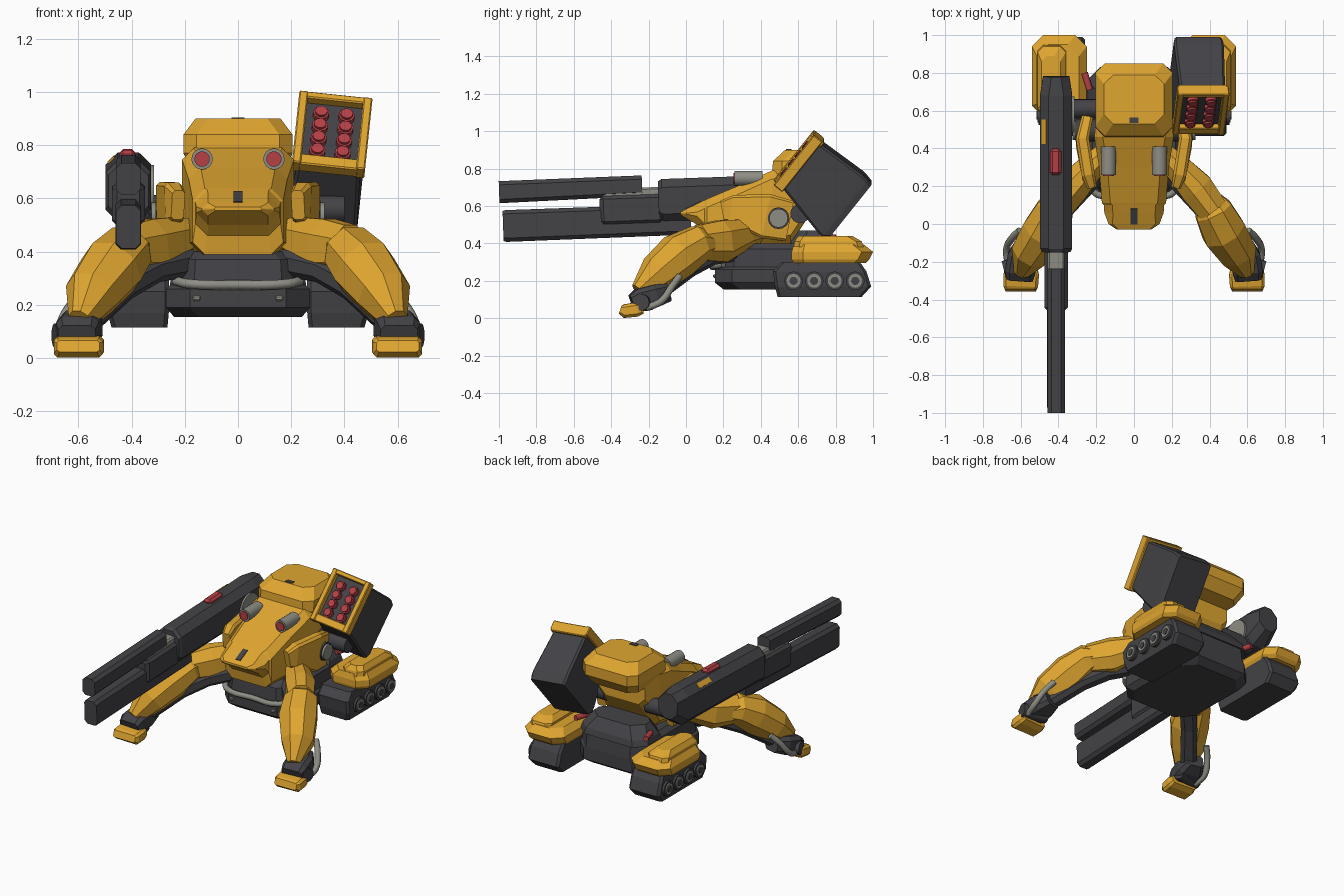
import bpy, bmesh, math
from mathutils import Vector as V, Matrix as M

cube = bpy.data.objects.get("Cube")
if cube:
    bpy.data.objects.remove(cube, do_unlink=True)


def material(name, rgb):
    m = bpy.data.materials.new(name)
    m.use_nodes = True
    m.diffuse_color = (*rgb, 1)
    m.node_tree.nodes["Principled BSDF"].inputs["Base Color"].default_value = (*rgb, 1)
    return m


YELLOW = material("amber_armour", (.74, .38, .03))
DARK = material("charcoal_metal", (.057, .055, .062))
GREY = material("pale_metal", (.27, .27, .235))
RED = material("signal_red", (.46, .052, .06))
I = M.Identity(4)


def finish(name, bm, mat):
    bmesh.ops.recalc_face_normals(bm, faces=bm.faces)
    me = bpy.data.meshes.new(name)
    bm.to_mesh(me)
    bm.free()
    me.materials.append(mat)
    ob = bpy.data.objects.new(name, me)
    bpy.context.collection.objects.link(ob)
    return ob


def loft(name, rings, mat):
    bm = bmesh.new()
    rows = [[bm.verts.new(p) for p in r] for r in rings]
    n = len(rows[0])
    for a, b in zip(rows, rows[1:]):
        for i in range(n):
            j = (i + 1) % n
            bm.faces.new((a[i], a[j], b[j], b[i]))
    bm.faces.new(rows[0])
    bm.faces.new(rows[-1])
    return finish(name, bm, mat)


def octagon(w, h, c):
    # chamfered rectangle with half sizes w, h
    c = min(c, w * .9, h * .9)
    return [(w, h - c), (w - c, h), (c - w, h), (-w, h - c),
            (-w, c - h), (c - w, -h), (w - c, -h), (w, c - h)]


def stack(name, axis, levels, mat, c=.03, mtx=I, s=1):
    # levels: position along axis, then min/max of the two other axes
    rings = []
    for t, u0, u1, v0, v1 in levels:
        ring = []
        for a, b in octagon((u1 - u0) / 2, (v1 - v0) / 2, c):
            a, b = a + (u0 + u1) / 2, b + (v0 + v1) / 2
            p = V((a, t, b)) if axis == "y" else V((a, b, t))
            p.x *= s
            ring.append(mtx @ p)
        rings.append(ring)
    return loft(name, rings, mat)


def limb(name, pts, mat, s=1, c=.4):
    # pts: x, y, z, half width, half height
    P = [V(p[:3]) for p in pts]
    rings = []
    for i, p in enumerate(pts):
        d = (P[min(i + 1, len(P) - 1)] - P[max(i - 1, 0)]).normalized()
        side = d.cross(V((0, 0, 1))).normalized()
        up = side.cross(d)
        ring = [P[i] + side * a + up * b for a, b in octagon(p[3], p[4], c * 2 * min(p[3:]))]
        rings.append([V((q.x * s, q.y, q.z)) for q in ring])
    return loft(name, rings, mat)


def block(name, centre, size, mat, mtx=I, bevel=.01):
    bm = bmesh.new()
    bmesh.ops.create_cube(bm, size=1, matrix=M.Translation(centre) @ M.Diagonal((*size, 1)))
    if bevel:
        bmesh.ops.bevel(bm, geom=bm.edges[:], offset=bevel, segments=1, affect='EDGES')
    bm.transform(mtx)
    return finish(name, bm, mat)


def rod(name, a, b, r, mat, n=16, mtx=I):
    a, b = mtx @ V(a), mtx @ V(b)
    bm = bmesh.new()
    rot = (b - a).to_track_quat('Z', 'Y').to_matrix().to_4x4()
    bmesh.ops.create_cone(bm, cap_ends=True, segments=n, radius1=r, radius2=r,
                          depth=(b - a).length, matrix=M.Translation((a + b) / 2) @ rot)
    ob = finish(name, bm, mat)
    for f in ob.data.polygons:
        f.use_smooth = len(f.vertices) == 4
    return ob


def pipe(name, pts, r, mat):
    cu = bpy.data.curves.new(name, 'CURVE')
    cu.dimensions = '3D'
    cu.bevel_depth, cu.bevel_resolution, cu.resolution_u = r, 2, 5
    cu.use_fill_caps = True
    sp = cu.splines.new('BEZIER')
    sp.bezier_points.add(len(pts) - 1)
    for bp, p in zip(sp.bezier_points, pts):
        bp.co = p
        bp.handle_left_type = bp.handle_right_type = 'AUTO'
    cu.materials.append(mat)
    bpy.context.collection.objects.link(bpy.data.objects.new(name, cu))


# Hull
stack("hull", "z", [(.155, -.24, .24, .2, .78), (.19, -.27, .27, .155, .83),
                    (.26, -.27, .27, .155, .83), (.275, -.255, .255, .165, .83),
                    (.37, -.25, .25, .175, .82), (.40, -.22, .22, .21, .8)], DARK, .09)
stack("hull_rear", "z", [(.36, -.25, .25, .54, .83), (.40, -.24, .24, .56, .82),
                         (.47, -.19, .19, .58, .77)], DARK, .07)
pipe("front_pipe", [(-.235, .2, .29), (-.19, .155, .28), (0, .15, .275), (.19, .155, .28), (.235, .2, .29)], .018, GREY)

# Torso and rear pod
stack("torso", "y", [(-.03, -.09, .09, .554, .568), (0, -.135, .135, .535, .584),
                     (.06, -.157, .157, .5, .613), (.1, -.16, .16, .46, .632),
                     (.112, -.17, .17, .39, .638), (.3, -.185, .185, .39, .717),
                     (.46, -.21, .21, .39, .79), (.56, -.2, .2, .4, .8),
                     (.68, -.17, .17, .58, .79)], YELLOW, .045)
stack("rear_pod", "z", [(.70, -.17, .17, .5, .8), (.77, -.205, .205, .46, .85),
                        (.84, -.205, .205, .465, .85), (.9, -.16, .16, .53, .79)], YELLOW, .05)
block("nose_badge", (0, 0, 0), (.035, .09, .008), DARK, bevel=0,
      mtx=M.Translation((0, .04, .604)) @ M.Rotation(.45, 4, 'X'))
block("pod_badge", (0, .55, .9), (.05, .03, .008), DARK, bevel=0)

for s, side in ((1, "left"), (-1, "right")):
    # Lamps, shoulder plates and joints
    x = .135 * s
    rod(side + "_lamp", (x, .26, .748), (x, .41, .748), .04, GREY)
    rod(side + "_lamp_lens", (x, .253, .748), (x, .262, .748), .029, RED)
    limb(side + "_shoulder_plate", [(.225, .2, .575, .025, .055), (.24, .25, .585, .035, .075),
                                    (.272, .43, .545, .035, .12), (.25, .55, .52, .03, .11)], YELLOW, s, .2)
    rod(side + "_shoulder_joint", (.15 * s, .495, .535), (.31 * s, .495, .535), .058, DARK)
    rod(side + "_joint_cap", (.29 * s, .495, .535), (.325 * s, .495, .535), .05, GREY)
    rod(side + "_weapon_axle", (.15 * s, .61, .56), (.4 * s, .61, .56), .052, DARK)
    rod(side + "_red_valve", (.235 * s, .71, .43), (.262 * s, .80, .43), .018, RED, 8)
    block(side + "_hull_tab", (.155 * s, .16, .225), (.03, .03, .02), GREY, bevel=.005)

    # Track unit
    stack(side + "_track", "z", [(.115, .265, .475, .49, .94), (.17, .26, .49, .475, .99),
                                 (.25, .26, .49, .465, .965), (.3, .26, .48, .51, .93)], DARK, .015, s=s)
    for i in range(4):
        y = .575 + .11 * i
        rod(side + "_wheel", (.47 * s, y, .2), (.505 * s, y, .2), .05, DARK)
        rod(side + "_wheel_rim", (.47 * s, y, .2), (.512 * s, y, .2), .037, GREY)
        rod(side + "_wheel_cap", (.47 * s, y, .2), (.516 * s, y, .2), .022, DARK)
    stack(side + "_fender", "z", [(.295, .26, .53, .57, .96), (.315, .25, .54, .565, .98),
                                  (.355, .25, .54, .565, 1), (.395, .29, .515, .575, .95)], YELLOW, .06, s=s)
    stack(side + "_fender_cap", "z", [(.38, .36, .51, .575, .95), (.41, .36, .51, .58, .94),
                                      (.44, .39, .49, .60, .89)], YELLOW, .03, s=s)

    # Leg
    limb(side + "_thigh", [(.14, .38, .455, .06, .06), (.22, .31, .45, .07, .08),
                           (.33, .19, .412, .09, .112), (.42, .07, .405, .08, .095)], YELLOW, s, .32)
    limb(side + "_shin", [(.385, .14, .40, .065, .055), (.42, .07, .40, .1, .095),
                          (.475, -.04, .335, .115, .115), (.548, -.15, .24, .098, .1),
                          (.593, -.25, .14, .04, .05)], YELLOW, s, .3)
    limb(side + "_thigh_strut", [(.18, .28, .36, .05, .05), (.32, .13, .33, .05, .045),
                                 (.43, .01, .27, .05, .05), (.56, -.15, .15, .05, .05)], DARK, s, .25)
    limb(side + "_ankle", [(.57, -.10, .14, .055, .05), (.588, -.17, .12, .08, .06),
                           (.602, -.25, .10, .08, .058), (.605, -.29, .085, .07, .04)], DARK, s, .2)
    rod(side + "_ankle_pivot", (.53 * s, -.2, .085), (.69 * s, -.24, .085), .045, DARK, 12)
    limb(side + "_foot", [(.595, -.235, .052, .085, .028), (.597, -.27, .046, .094, .038),
                          (.60, -.33, .038, .092, .036), (.60, -.352, .045, .08, .022)], YELLOW, s, .2)
    pipe(side + "_ankle_pipe", [(.605 * s, -.035, .225), (.645 * s, -.075, .17),
                                (.675 * s, -.135, .09), (.665 * s, -.215, .055)], .019, GREY)

# Missile pod on the left shoulder
pod = M.Translation((.341, .745, .732)) @ M.Rotation(math.radians(6), 4, 'Y') @ M.Rotation(math.radians(-38.5), 4, 'X')
stack("missile_box", "y", [(-.175, -.12, .12, -.16, .15), (.13, -.132, .132, -.23, .16),
                           (.165, -.132, .132, -.235, .155), (.197, -.125, .125, -.21, .148)], DARK, .012, pod)
block("missile_frame_top", (0, -.175, .153), (.262, .07, .03), YELLOW, pod, .005)
block("missile_frame_base", (0, -.18, -.152), (.262, .05, .05), YELLOW, pod, .005)
for d in (-1, 1):
    block("missile_frame_side", (.121 * d, -.182, -.005), (.034, .06, .346), YELLOW, pod, .005)
    for i in range(4):
        z = (i - 1.5) * .06 - .008
        rod("missile", (.048 * d, -.17, z), (.048 * d, -.198, z), .03, RED, 12, pod)
        rod("missile_tip", (.048 * d, -.19, z), (.048 * d, -.209, z), .023, RED, 12, pod)

# Cannon on the right shoulder
gun = M.Translation((-.412, 0, .712)) @ M.Rotation(math.radians(2), 4, 'X')
stack("cannon_body", "y", [(-.15, -.075, .075, -.18, .025), (-.13, -.085, .085, -.195, .037),
                           (.68, -.085, .085, -.205, .037), (.78, -.07, .07, -.14, .025)], DARK, .045, gun)
block("cannon_sleeve", (0, -.295, -.12), (.124, .34, .16), DARK, gun, .02)
block("cannon_core", (0, -.27, -.03), (.09, .36, .05), GREY, gun, .01)
stack("upper_barrel", "y", [(-1, -.046, .046, -.062, .056), (-.235, -.046, .046, -.05, .06)], DARK, .02, gun)
stack("lower_barrel", "y", [(-.985, -.046, .046, -.265, -.105), (-.97, -.048, .048, -.27, -.1),
                            (.02, -.048, .048, -.265, -.1)], DARK, .02, gun)
block("cannon_light", (-.003, .33, .042), (.06, .14, .036), RED, gun, .014)
chamfer = gun @ M.Translation((-.063, .49, .0155)) @ M.Rotation(math.radians(-45), 4, 'Y')
block("cannon_stripe", (0, 0, 0), (.034, .13, .009), YELLOW, chamfer, 0)
rod("cannon_bearing", (-.335, .58, .63), (-.315, .58, .63), .095, GREY, 16)
